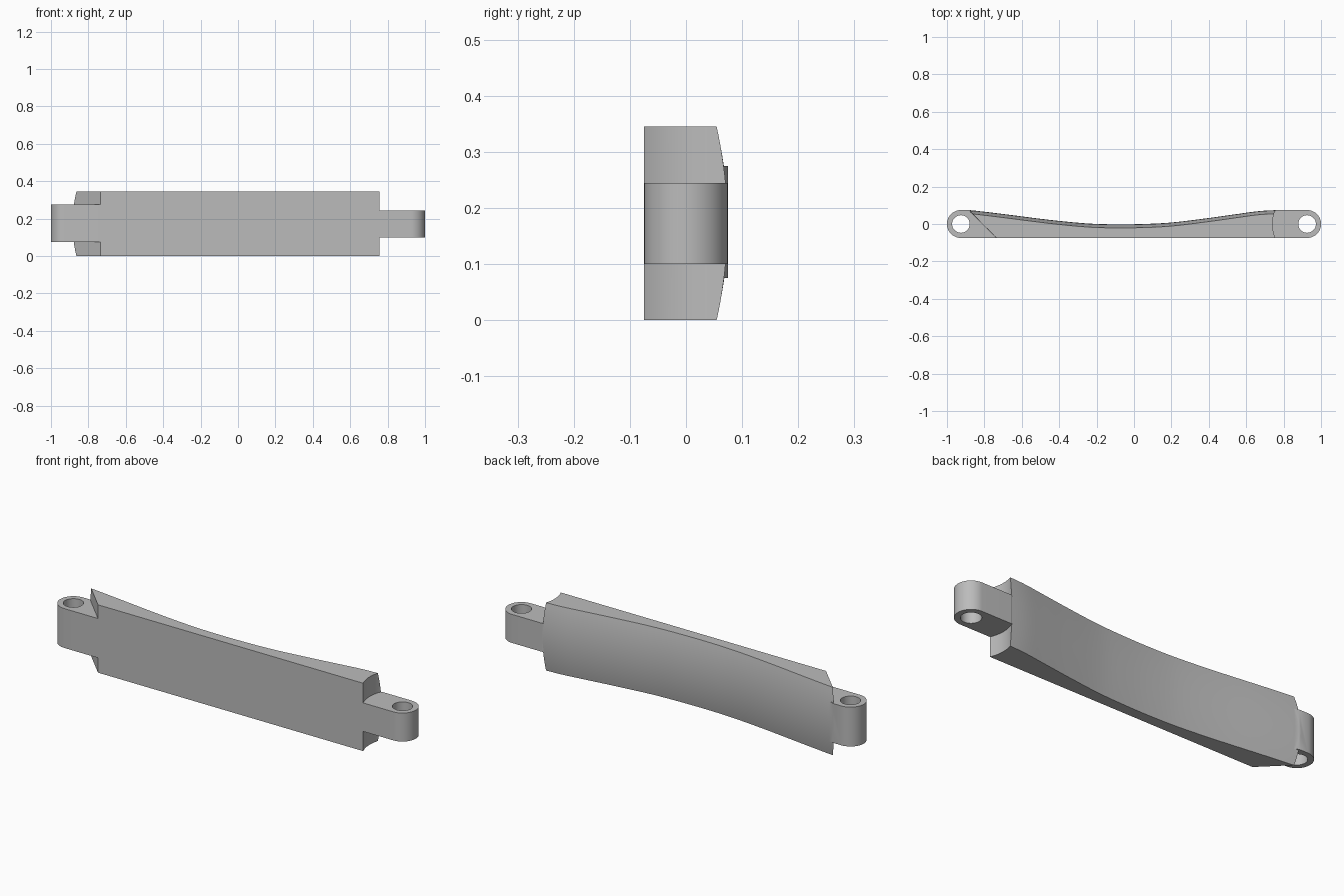
import bpy, bmesh, math
from mathutils import Vector
from mathutils.geometry import interpolate_bezier

cube = bpy.data.objects.get("Cube")
if cube:
    bpy.data.objects.remove(cube, do_unlink=True)

HALF = 0.0745      # half depth and lug end radius
HEIGHT = 0.345
PIN_X = 1 - HALF   # hole centre distance
FRONT = -HALF

grey = bpy.data.materials.new("plain grey")
grey.use_nodes = True
colour = (0.5, 0.5, 0.5, 1)
grey.diffuse_color = colour
grey.node_tree.nodes["Principled BSDF"].inputs["Base Color"].default_value = colour


def loft(name, rings):
    """Join closed rings of points into a capped solid."""
    bm = bmesh.new()
    rows = [[bm.verts.new(p) for p in ring] for ring in rings]
    n = len(rows[0])
    for a, b in zip(rows, rows[1:]):
        for i in range(n):
            j = (i + 1) % n
            bm.faces.new((a[i], a[j], b[j], b[i]))
    bm.faces.new(rows[0])
    bm.faces.new(rows[-1])
    bmesh.ops.recalc_face_normals(bm, faces=bm.faces)
    mesh = bpy.data.meshes.new(name)
    bm.to_mesh(mesh)
    bm.free()
    mesh.materials.append(grey)
    obj = bpy.data.objects.new(name, mesh)
    bpy.context.collection.objects.link(obj)
    return obj


def prism(name, outline, z0, z1):
    return loft(name, [[(x, y, z) for x, y in outline] for z in (z0, z1)])


def arc(cx, radius, start, end, steps):
    angles = [math.radians(start + (end - start) * i / steps) for i in range(steps + 1)]
    return [(cx + radius * math.cos(a), radius * math.sin(a)) for a in angles]


def combine(target, tool, operation):
    mod = target.modifiers.new(operation.title(), "BOOLEAN")
    mod.operation, mod.object, mod.solver = operation, tool, "EXACT"
    bpy.context.view_layer.objects.active = target
    bpy.ops.object.modifier_apply(modifier=mod.name)
    bpy.data.objects.remove(tool, do_unlink=True)


# Sweeping curve of the back, seen from above
knots = [Vector(p) for p in (
    (-1, 0.085), (-0.88, 0.0745), (-0.72, 0.056), (-0.45, 0.022), (-0.25, 0.003),
    (-0.1, -0.002), (0.05, 0), (0.2, 0.008), (0.4, 0.032), (0.55, 0.053),
    (0.67, 0.069), (0.78, 0.0745), (0.9, 0.0745))]
spine = []
for k in range(1, len(knots) - 2):
    p, q = knots[k], knots[k + 1]
    span = q.x - p.x
    slope_p = (q - knots[k - 1])
    slope_q = (knots[k + 2] - p)
    h1 = p + slope_p * (span / 3 / slope_p.x)
    h2 = q - slope_q * (span / 3 / slope_q.x)
    spine += interpolate_bezier(p, h1, h2, q, 7)[:-1]
spine = [knots[0]] + spine + [knots[-2], knots[-1]]

# Body: flat front, crowned and bowed back
CROWN, STEPS = 0.019, 20
rings = []
for s in spine:
    ring = [(s.x, FRONT, HEIGHT), (s.x, FRONT, 0)]
    for i in range(STEPS + 1):
        t = 2 * i / STEPS - 1
        ring.append((s.x, s.y - CROWN * t * t, HEIGHT * i / STEPS))
    rings.append(ring)
bar = loft("curved_bar", rings)

# Slanted left end and hollow right end
combine(bar, prism("slant_cutter", [(-0.635, -0.175), (-1.005, 0.195), (-1.3, 0.195),
                                    (-1.3, -0.175)], -0.1, 0.5), "DIFFERENCE")
combine(bar, prism("hollow_cutter", arc(PIN_X, 0.185, 0, 360, 96)[:-1], -0.1, 0.5),
        "DIFFERENCE")

# Rounded lugs
left_outline = arc(-PIN_X, HALF, 90, 270, 32) + [(-0.70, FRONT), (-0.845, 0.06), (-0.878, HALF)]
right_outline = arc(PIN_X, HALF, -90, 90, 32) + [(0.757, HALF), (0.70, 0.04), (0.70, FRONT)]
combine(bar, prism("left_lug", left_outline, 0.075, 0.275), "UNION")
combine(bar, prism("right_lug", right_outline, 0.10, 0.245), "UNION")

# Pin holes
for side in (-1, 1):
    hole = arc(side * PIN_X, 0.047, 0, 360, 48)[:-1]
    combine(bar, prism("pin_hole_cutter", hole, -0.1, 0.5), "DIFFERENCE")

bpy.ops.object.select_all(action="DESELECT")
bar.select_set(True)
bpy.context.view_layer.objects.active = bar
bpy.ops.object.shade_smooth_by_angle(angle=math.radians(25))
